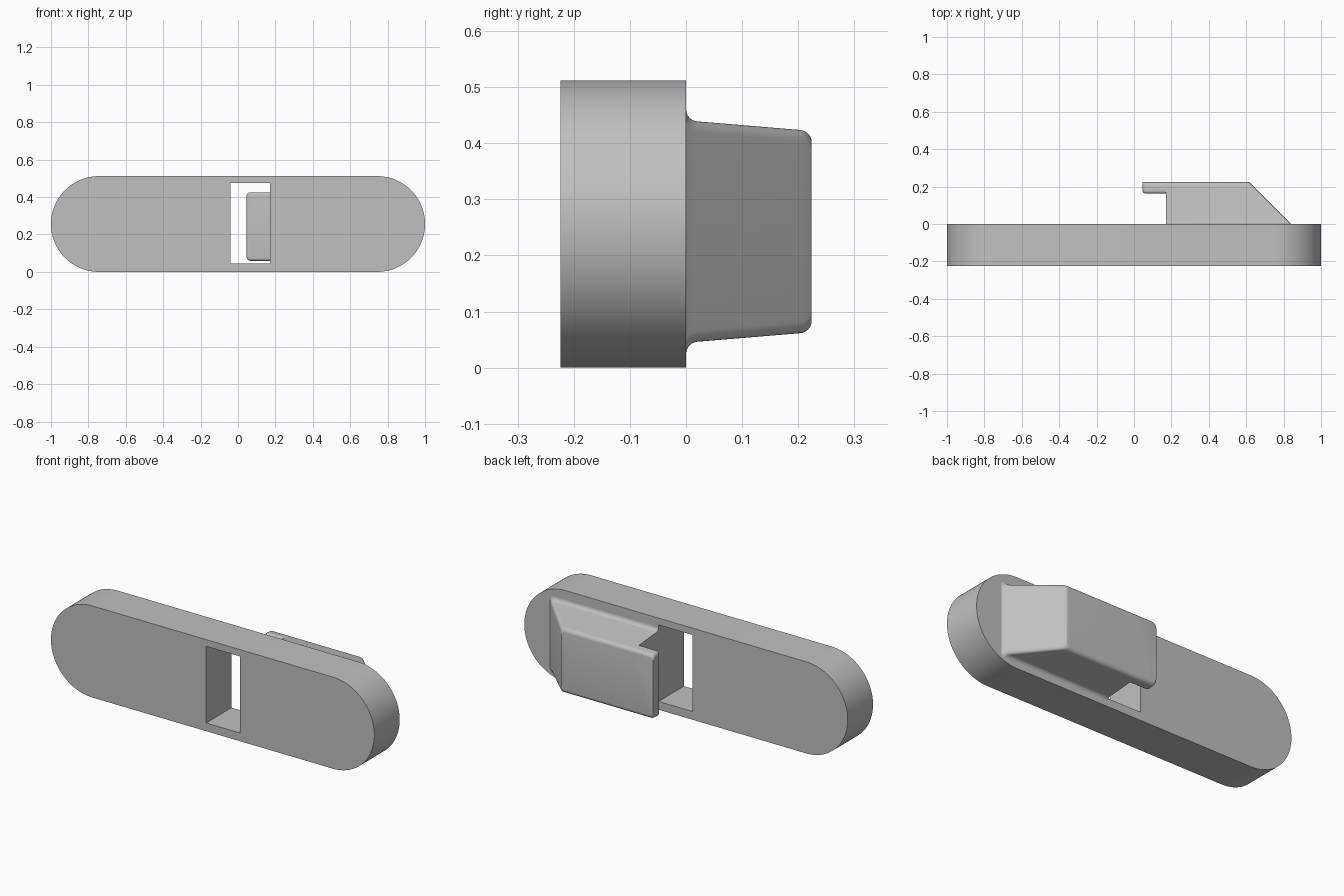
import bpy, bmesh
from math import sin, cos, pi, radians

cube = bpy.data.objects.get("Cube")
if cube:
    bpy.data.objects.remove(cube, do_unlink=True)

grey = bpy.data.materials.new("neutral_grey")
grey.use_nodes = True
colour = (0.53, 0.53, 0.53, 1)
grey.diffuse_color = colour
grey.node_tree.nodes["Principled BSDF"].inputs["Base Color"].default_value = colour


def loft(name, rings):
    """Skin a stack of equal-length point rings and cap both ends."""
    bm = bmesh.new()
    loops = [[bm.verts.new(p) for p in ring] for ring in rings]
    for a, b in zip(loops, loops[1:]):
        for i in range(len(a)):
            j = (i + 1) % len(a)
            bm.faces.new((a[i], a[j], b[j], b[i]))
    bm.faces.new(loops[0])
    bm.faces.new(loops[-1])
    bmesh.ops.remove_doubles(bm, verts=bm.verts, dist=1e-5)
    bmesh.ops.recalc_face_normals(bm, faces=bm.faces)
    mesh = bpy.data.meshes.new(name)
    bm.to_mesh(mesh)
    bm.free()
    mesh.materials.append(grey)
    obj = bpy.data.objects.new(name, mesh)
    bpy.context.collection.objects.link(obj)
    return obj


def activate(obj):
    bpy.ops.object.select_all(action='DESELECT')
    obj.select_set(True)
    bpy.context.view_layer.objects.active = obj


def smooth(obj):
    activate(obj)
    bpy.ops.object.shade_smooth_by_angle(angle=radians(30))


def rounded_ring(y, x0, x1, half, r0, r1, mid, steps=6):
    """Rectangle in x and z with radius r0 at its x0 end and r1 at its x1 end."""
    corners = [(x1, 1, r1, 0), (x0, 1, r0, 1), (x0, -1, r0, 2), (x1, -1, r1, 3)]
    pts = []
    for x, side, r, quarter in corners:
        cx = x - r if x == x1 else x + r
        for k in range(steps + 1):
            a = (quarter + k / steps) * pi / 2
            pts.append((cx + r * cos(a), y, mid + side * (half - r) + r * sin(a)))
    return pts


# Plate with semicircular ends
R, FRONT, BACK = 0.256, -0.224, 0.0


def stadium(y, steps=48):
    pts = []
    for side in (1, -1):
        for k in range(steps + 1):
            a = -pi / 2 + pi * k / steps
            pts.append((side * (1 - R + R * cos(a)), y, R + side * R * sin(a)))
    return pts


plate = loft("plate", [stadium(FRONT), stadium(BACK)])

# Rectangular slot through the plate
cutter = loft("slot_cutter", [rounded_ring(y, -0.04, 0.17, 0.214, 0, 0, 0.26)
                              for y in (-0.4, 0.2)])
cutter.hide_render = True
cut = plate.modifiers.new("slot", 'BOOLEAN')
cut.object = cutter
cut.operation = 'DIFFERENCE'
cut.solver = 'EXACT'
activate(plate)
bpy.ops.object.modifier_apply(modifier=cut.name)
bpy.data.objects.remove(cutter, do_unlink=True)
smooth(plate)

# Tapered rear block: flared base, sloping end, rounded outer edges
TOP, MID, EDGE = 0.224, 0.2425, 0.02
quarter = [k / 6 * pi / 2 for k in range(7)]


def half_width(y):
    return 0.198 - 0.083 * y


flare = [(EDGE * (1 - cos(a)), EDGE * (1 - sin(a))) for a in quarter]
crown = [(TOP - EDGE + EDGE * sin(a), EDGE * (1 - cos(a))) for a in quarter]

layers = [(y, half_width(y) + out) for y, out in reversed(
    [(EDGE * (1 - sin(a)), EDGE * (1 - cos(a))) for a in quarter][::-1])]
layers = sorted((y, half_width(y) + EDGE * (1 - sin(a)))
                for a in quarter for y in [EDGE * (1 - cos(a))])
top_layers = [(y, half_width(y) - inset) for y, inset in crown]

block = loft("rear_block", [rounded_ring(y, 0.17, 0.84 - y, h, 0, EDGE, MID)
                            for y, h in layers + top_layers])
smooth(block)

# Hook lip reaching over the slot, with a rounded underside
LOW, SOFT = 0.163, 0.015
rings = []
for a in quarter:
    y = LOW + SOFT * (1 - cos(a))
    inset = SOFT * (1 - sin(a))
    rings.append(rounded_ring(y, 0.046 + inset, 0.17, half_width(y) - inset,
                              EDGE - inset, 0, MID))
for y, h in top_layers:
    rings.append(rounded_ring(y, 0.046, 0.17, h, EDGE, 0, MID))
smooth(loft("hook_lip", rings))
